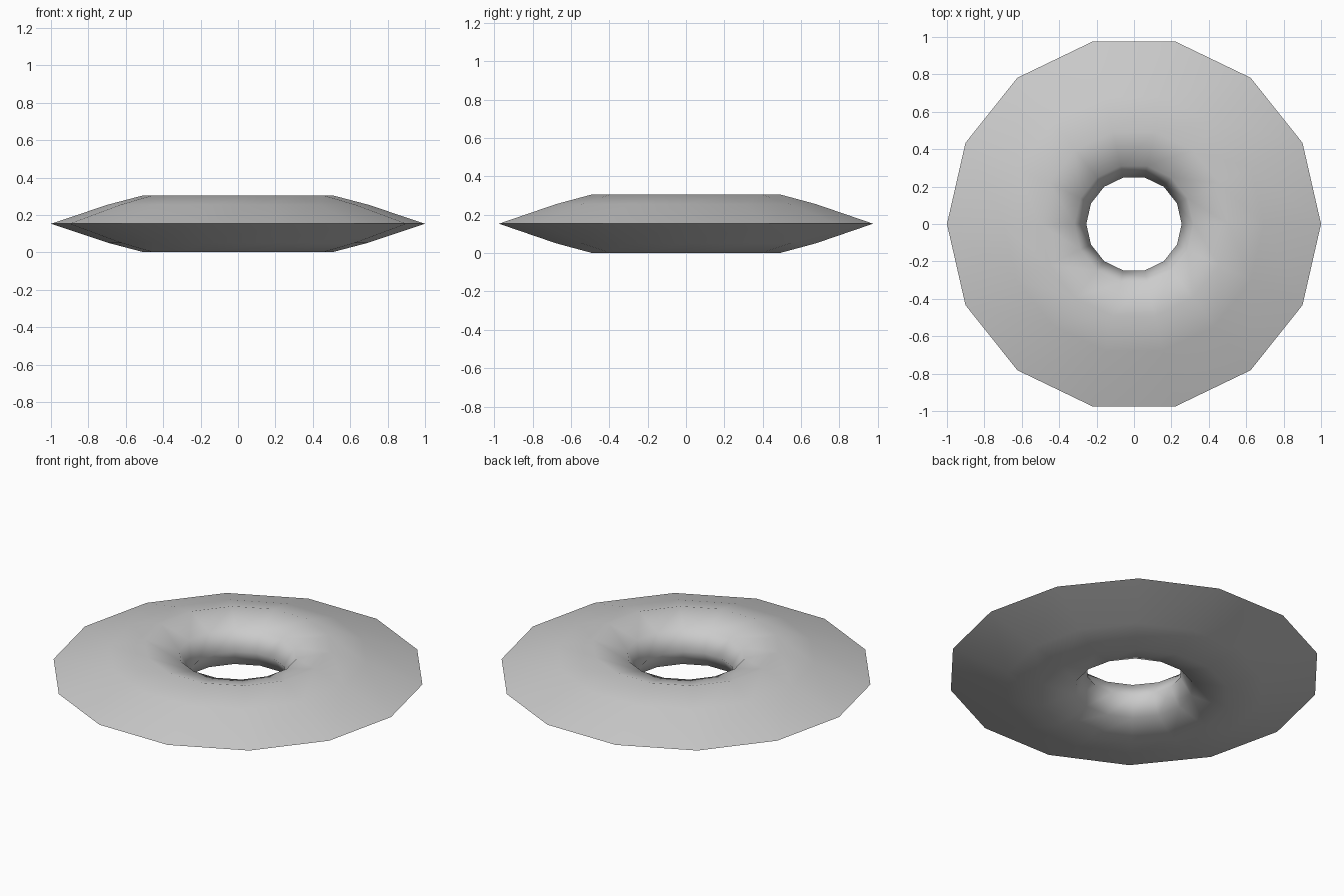
import bpy, bmesh
from math import cos, sin, pi

if "Cube" in bpy.data.objects:
    bpy.data.objects.remove(bpy.data.objects["Cube"])

SIDES = 14
MID = 0.153
# lens-shaped cross-section: (radius, height above or below the middle)
profile = [(1.0, 0), (0.695, 0.102), (0.505, 0.152), (0.318, 0.102),
           (0.255, 0), (0.318, -0.102), (0.505, -0.152), (0.695, -0.102)]

# faceted ring swept around z
bm = bmesh.new()
rings = []
for i in range(SIDES):
    a = 2 * pi * i / SIDES
    rings.append([bm.verts.new((r * cos(a), r * sin(a), MID + h)) for r, h in profile])
n = len(profile)
for i in range(SIDES):
    p, q = rings[i], rings[(i + 1) % SIDES]
    for j in range(n):
        k = (j + 1) % n
        bm.faces.new((p[j], q[j], q[k], p[k]))
bmesh.ops.recalc_face_normals(bm, faces=bm.faces)
for f in bm.faces:
    f.smooth = True

# sharp outer rim
for i in range(SIDES):
    bm.edges.get((rings[i][0], rings[(i + 1) % SIDES][0])).smooth = False

mesh = bpy.data.meshes.new("flat_ring")
bm.to_mesh(mesh)
bm.free()
bpy.context.collection.objects.link(bpy.data.objects.new("flat_ring", mesh))
